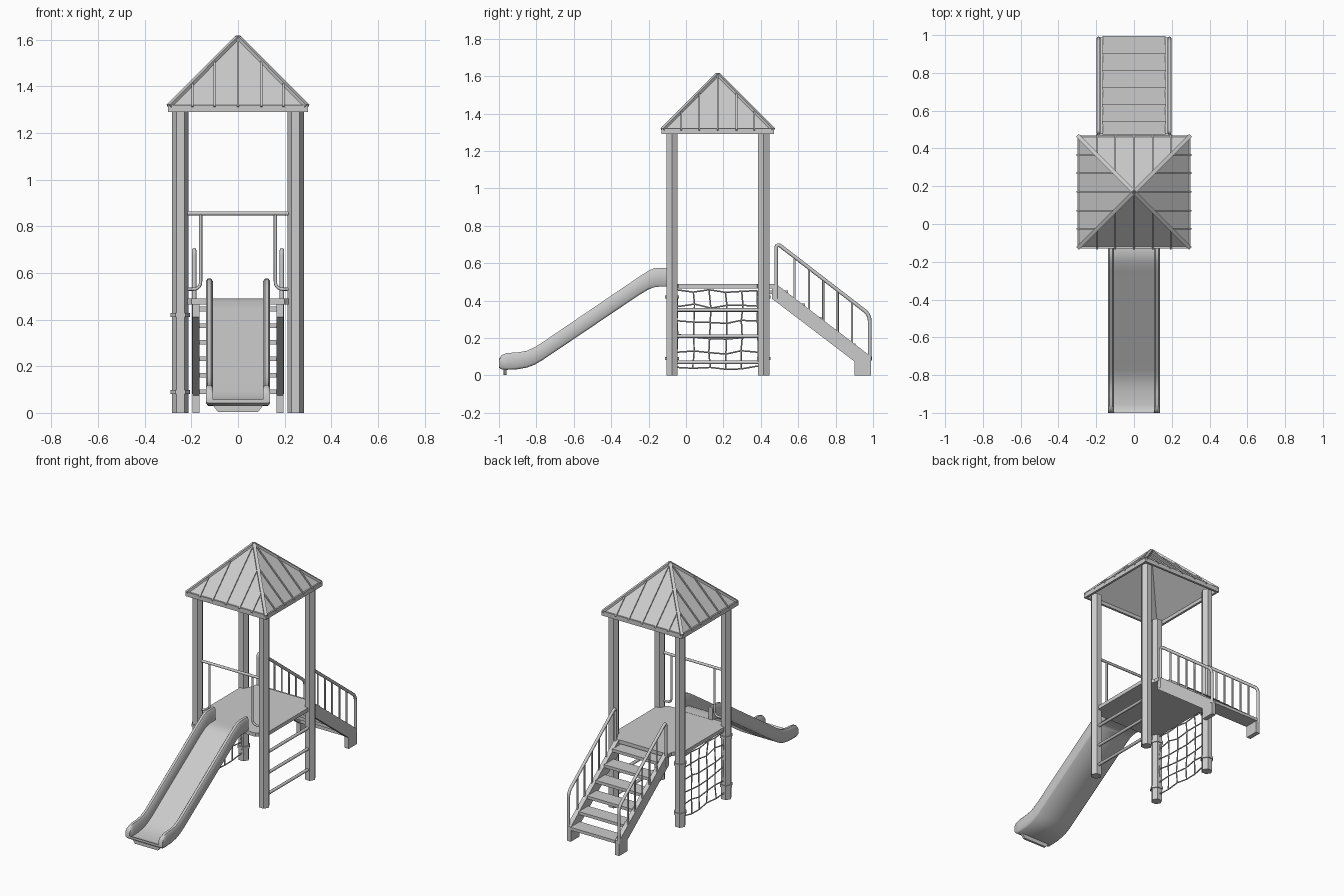
import bpy, bmesh, math, random
from mathutils import Vector

random.seed(4)
cube = bpy.data.objects.get("Cube")
if cube:
    bpy.data.objects.remove(cube)

grey = bpy.data.materials.new("plain grey")
grey.use_nodes = True
colour = (0.6, 0.6, 0.6, 1)
grey.diffuse_color = colour
grey.node_tree.nodes["Principled BSDF"].inputs["Base Color"].default_value = colour

CY = 0.17           # tower centre along y
POST_X = 0.247
POST_Y = (-0.075, 0.415)


def add(name, mesh, smooth=False):
    obj = bpy.data.objects.new(name, mesh)
    bpy.context.collection.objects.link(obj)
    mesh.materials.clear()
    mesh.materials.append(grey)
    if smooth:
        bpy.ops.object.select_all(action='DESELECT')
        obj.select_set(True)
        bpy.context.view_layer.objects.active = obj
        bpy.ops.object.shade_smooth_by_angle(angle=math.radians(50))
    return obj


def from_rings(name, rings, smooth=False):
    """Skin closed rings of points and cap both ends."""
    bm = bmesh.new()
    loops = [[bm.verts.new(p) for p in ring] for ring in rings]
    n = len(loops[0])
    for a, b in zip(loops, loops[1:]):
        for i in range(n):
            j = (i + 1) % n
            bm.faces.new((a[i], a[j], b[j], b[i]))
    bm.faces.new(loops[0])
    bm.faces.new(loops[-1])
    bmesh.ops.recalc_face_normals(bm, faces=bm.faces)
    mesh = bpy.data.meshes.new(name)
    bm.to_mesh(mesh)
    bm.free()
    return add(name, mesh, smooth)


def prism(name, outline, axis, lo, hi):
    """Extrude a 2D outline along an axis."""
    place = {'x': lambda a, b, t: (t, a, b),
             'y': lambda a, b, t: (a, t, b),
             'z': lambda a, b, t: (a, b, t)}[axis]
    return from_rings(name, [[place(a, b, t) for a, b in outline] for t in (lo, hi)])


def box(name, x, y, z):
    return prism(name, [(x[0], y[0]), (x[1], y[0]), (x[1], y[1]), (x[0], y[1])], 'z', *z)


def beam(name, p, q, width, height):
    """Rectangular bar between two points, kept upright."""
    p, q = Vector(p), Vector(q)
    d = (q - p).normalized()
    side = d.cross(Vector((0, 0, 1))).normalized() * width / 2
    up = side.cross(d).normalized() * height / 2
    return from_rings(name, [[e + side + up, e - side + up, e - side - up, e + side - up]
                             for e in (p, q)])


def rounded(points, radius):
    """Replace inner corners of a path by short arcs."""
    pts = [Vector(p) for p in points]
    out = [pts[0]]
    for a, b, c in zip(pts, pts[1:], pts[2:]):
        s = b + (a - b).normalized() * radius
        e = b + (c - b).normalized() * radius
        for k in range(6):
            t = k / 5
            out.append(s * (1 - t) ** 2 + b * 2 * t * (1 - t) + e * t * t)
    return out + [pts[-1]]


def tube(name, points, radius):
    curve = bpy.data.curves.new(name + " path", 'CURVE')
    curve.dimensions = '3D'
    curve.bevel_depth = radius
    curve.bevel_resolution = 2
    curve.use_fill_caps = True
    spline = curve.splines.new('POLY')
    spline.points.add(len(points) - 1)
    for sp, p in zip(spline.points, points):
        sp.co = (*p, 1)
    tmp = bpy.data.objects.new(name + " path", curve)
    bpy.context.collection.objects.link(tmp)
    dep = bpy.context.evaluated_depsgraph_get()
    mesh = bpy.data.meshes.new_from_object(tmp.evaluated_get(dep))
    bpy.data.objects.remove(tmp)
    return add(name, mesh, True)


def hexagon(cx, cy, r):
    return [(cx + r * math.cos(i * math.pi / 3), cy + r * math.sin(i * math.pi / 3))
            for i in range(6)]


# Six-sided posts, with clamps on the net side
for x in (-POST_X, POST_X):
    for y in POST_Y:
        prism("post", hexagon(x, y, 0.035), 'z', 0, 1.3)
        if x < 0:
            for z in (0.09, 0.42):
                prism("net_clamp", hexagon(x, y, 0.042), 'z', z - 0.008, z + 0.008)

# Deck with cut corners and a tongue towards the stairs
half = [(0.2, -0.1), (0.255, -0.04), (0.255, 0.38), (0.2, 0.44), (0.2, 0.475)]
prism("deck", half + [(-x, y) for x, y in reversed(half)], 'z', 0.465, 0.49)

# Hollow pyramid roof
R, EAVE, APEX = 0.295, 1.315, 1.61
bm = bmesh.new()
corners = [bm.verts.new((sx * R, CY + sy * R, EAVE))
           for sx, sy in ((-1, -1), (1, -1), (1, 1), (-1, 1))]
top = bm.verts.new((0, CY, APEX))
for i in range(4):
    bm.faces.new((corners[i], corners[(i + 1) % 4], top))
roof_mesh = bpy.data.meshes.new("roof")
bm.to_mesh(roof_mesh)
bm.free()
roof = add("roof", roof_mesh)
shell = roof.modifiers.new("thickness", 'SOLIDIFY')
shell.thickness = 0.01

# Fascia, battens and hip caps, repeated for the four sides
for k in range(4):
    c, s = round(math.cos(k * math.pi / 2)), round(math.sin(k * math.pi / 2))

    def turn(x, y, z):
        return (c * x - s * y, CY + s * x + c * y, z)

    beam("roof_fascia", turn(-0.3, -0.292, 1.305), turn(0.3, -0.292, 1.305), 0.015, 0.03)
    beam("roof_hip", turn(-0.296, -0.296, 1.315), turn(0, 0, 1.612), 0.02, 0.014)
    for off in (-0.195, -0.1, 0, 0.1, 0.195):
        beam("roof_batten", turn(off, -0.3, EAVE - 0.004),
             turn(off, -abs(off) - 0.005, APEX - abs(off) - 0.004), 0.009, 0.012)

# Slide: trough section carried down a curved path of (y, underside z, wall height)
path = [(-0.085, 0.475, 0.1), (-0.14, 0.475, 0.1), (-0.17, 0.471, 0.102), (-0.2, 0.46, 0.1),
        (-0.25, 0.43, 0.098), (-0.77, 0.08, 0.095), (-0.81, 0.057, 0.093),
        (-0.85, 0.042, 0.09), (-0.9, 0.033, 0.09), (-0.955, 0.03, 0.09),
        (-0.985, 0.031, 0.078), (-1.0, 0.042, 0.045)]
wall = [(0.128, 0), (0.137, 0.12), (0.138, 0.88), (0.131, 1), (0.115, 1), (0.107, 0.88)]
rings = []
for y, z, h in path:
    side = [(x, z + f * h) for x, f in wall] + [(0.107, z + 0.016)]
    rings.append([(x, y, b) for x, b in side] + [(-x, y, b) for x, b in reversed(side)])
from_rings("slide", rings, True)
prism("slide_foot", [(-0.11, 0.035), (-0.085, 0.003), (0.085, 0.003), (0.11, 0.035)],
      'y', -0.975, -0.96)

# Bar over the slide entrance with bent grips
fy = POST_Y[0]
tube("entrance_bar", [(-0.225, fy, 0.855), (0.225, fy, 0.855)], 0.009)
for s in (-1, 1):
    tube("entrance_grip", rounded([(s * 0.16, fy, 0.85), (s * 0.16, fy, 0.53),
                                   (s * 0.225, fy, 0.53)], 0.035), 0.007)

# Ladder rungs on the left side
for z in (0.07, 0.21, 0.35):
    tube("ladder_rung", [(POST_X, POST_Y[0], z), (POST_X, POST_Y[1], z)], 0.01)

# Slack rope net on the right side
rows, cols = 6, 6
grid = [[(-POST_X + random.uniform(-0.004, 0.004),
          -0.045 + 0.086 * j + random.uniform(-0.006, 0.006),
          0.045 + 0.083 * i + random.uniform(-0.01, 0.01) - 0.008 * math.sin(math.pi * j / 5))
         for j in range(cols)] for i in range(rows)]
for i in range(rows):
    tube("net_rope", grid[i], 0.004)
for j in range(cols):
    tube("net_rope", [row[j] for row in grid], 0.004)

# Stairs: stringers, handrails and balusters on both sides
stringer = [(0.46, 0.49), (0.48, 0.49), (0.99, 0.1), (0.99, 0), (0.9, 0),
            (0.9, 0.075), (0.46, 0.41)]
for s in (-1, 1):
    prism("stair_stringer", stringer, 'x', s * 0.165, s * 0.195)
    x = s * 0.188
    tube("stair_handrail", rounded([(x, 0.482, 0.41), (x, 0.482, 0.71),
                                    (x, 0.982, 0.325), (x, 0.982, 0.08)], 0.035), 0.01)
    for k in range(5):
        y = 0.58 + 0.077 * k
        tube("stair_baluster", [(x, y, 0.47 - 0.765 * (y - 0.48)),
                                (x, y, 0.71 - 0.77 * (y - 0.482))], 0.006)

# Treads
for k in range(6):
    y, z = 0.945 - 0.09 * k, 0.09 + 0.071 * k
    box("stair_tread", (-0.168, 0.168), (y - 0.05, y + 0.05), (z - 0.01, z + 0.01))
